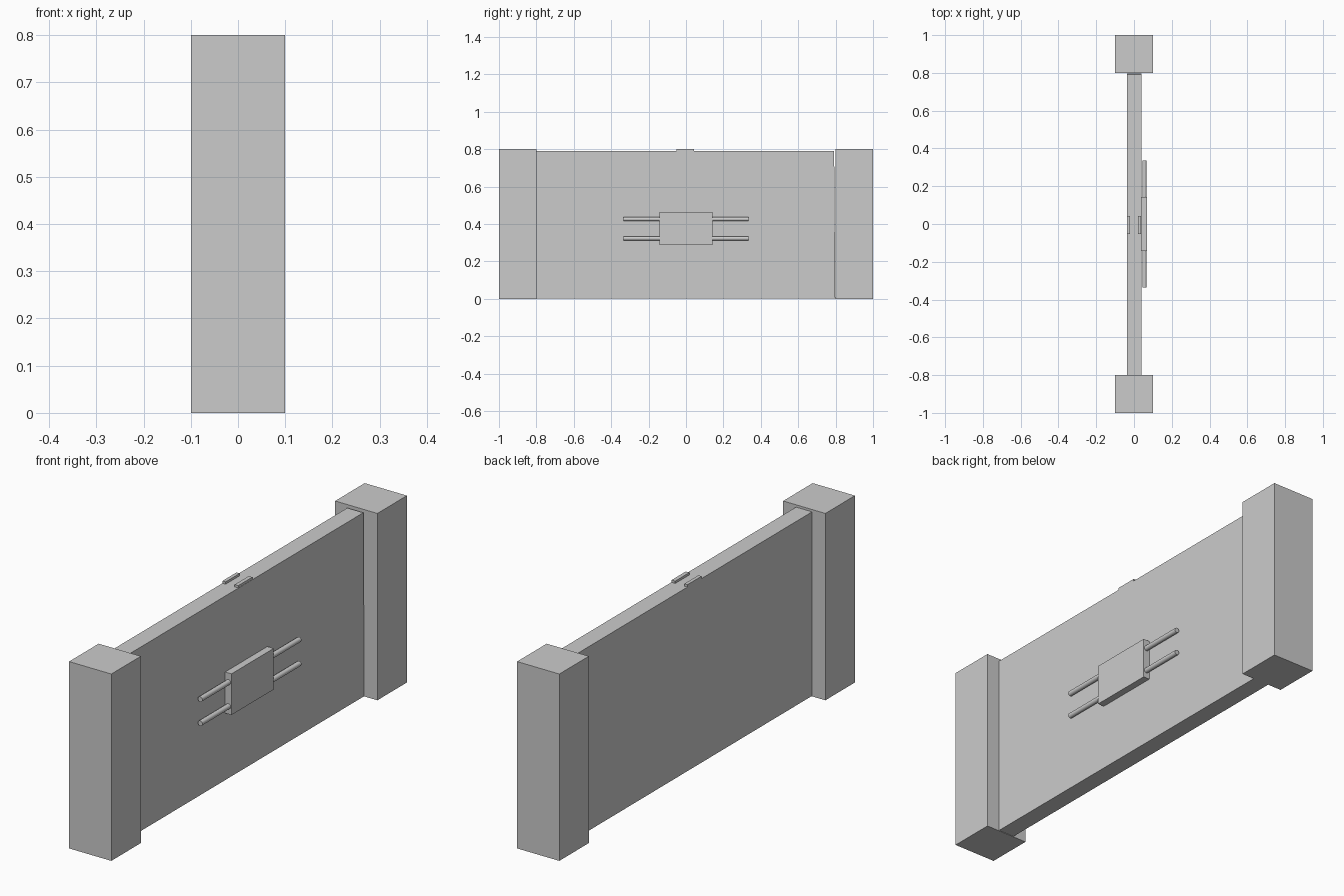
import bpy
import math

if "Cube" in bpy.data.objects:
    bpy.data.objects.remove(bpy.data.objects["Cube"])


def box(name, x0, x1, y0, y1, z0, z1):
    bpy.ops.mesh.primitive_cube_add(
        size=1, location=((x0 + x1) / 2, (y0 + y1) / 2, (z0 + z1) / 2))
    ob = bpy.context.object
    ob.name = name
    ob.scale = (x1 - x0, y1 - y0, z1 - z0)
    bpy.ops.object.transform_apply(location=False, rotation=False, scale=True)
    return ob


# End posts
for side, y0 in (("front", -1.0), ("back", 0.8)):
    box(side + "_post", -0.1, 0.1, y0, y0 + 0.2, 0, 0.8)

# Wall panel between the posts, its back edge leaning in slightly at the top
panel = box("wall_panel", -0.037, 0.039, -0.803, 0.798, 0.002, 0.79)
for v in panel.data.vertices:
    if v.co.y > 0 and v.co.z > 0:
        v.co.y -= 0.006

# Small tabs on the top edge of the panel
box("left_top_tab", -0.037, -0.022, -0.052, 0.043, 0.77, 0.8)
box("right_top_tab", 0.021, 0.038, -0.052, 0.043, 0.77, 0.8)

# Mounted plate
box("mounted_plate", 0.038, 0.069, -0.143, 0.143, 0.289, 0.465)

# Rods running through the plate
for name, z in (("lower_rod", 0.323), ("upper_rod", 0.426)):
    bpy.ops.mesh.primitive_cylinder_add(
        vertices=16, radius=0.011, depth=0.67,
        location=(0.055, 0, z), rotation=(math.pi / 2, 0, 0))
    bpy.context.object.name = name
    bpy.ops.object.shade_smooth_by_angle()
